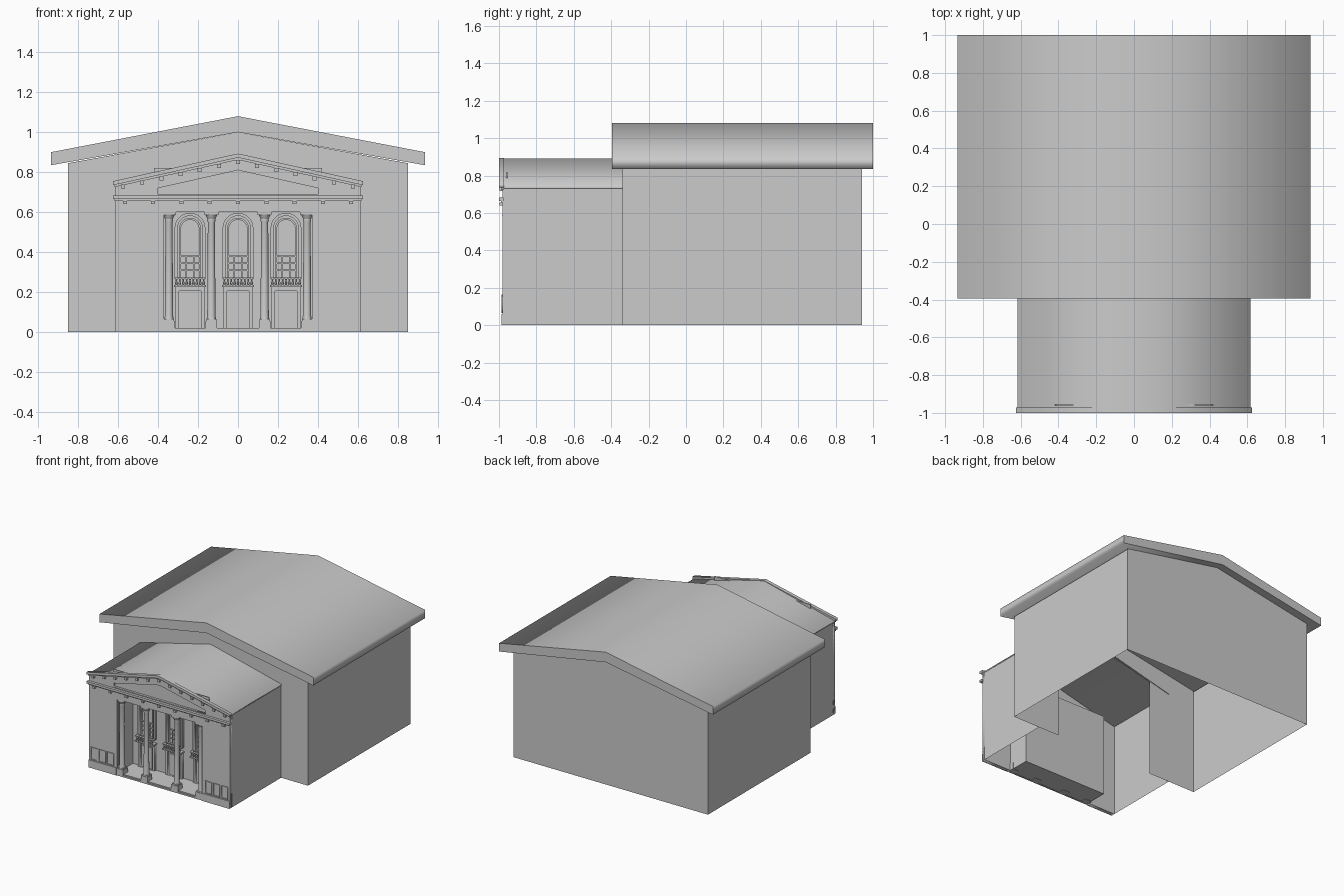
import bpy, bmesh
from math import sin, cos, pi
from mathutils import Vector

if "Cube" in bpy.data.objects:
    bpy.data.objects.remove(bpy.data.objects["Cube"])


def mesh_obj(name, verts, faces):
    me = bpy.data.meshes.new(name)
    me.from_pydata(verts, [], faces)
    ob = bpy.data.objects.new(name, me)
    bpy.context.collection.objects.link(ob)
    return ob


def face(name, pts):
    return mesh_obj(name, pts, [list(range(len(pts)))])


def box(name, x0, x1, y0, y1, z0, z1):
    v = [(x, y, z) for x in (x0, x1) for y in (y0, y1) for z in (z0, z1)]
    f = [(0, 1, 3, 2), (4, 6, 7, 5), (0, 4, 5, 1), (2, 3, 7, 6), (0, 2, 6, 4), (1, 5, 7, 3)]
    return mesh_obj(name, v, f)


def plate(name, loops, y0, y1):
    """Flat x-z outline (extra loops are holes) given thickness from y0 to y1."""
    cu = bpy.data.curves.new(name, 'CURVE')
    cu.dimensions, cu.fill_mode = '2D', 'BOTH'
    cu.extrude = (y1 - y0) / 2
    for loop in loops:
        sp = cu.splines.new('POLY')
        sp.points.add(len(loop) - 1)
        for p, (x, z) in zip(sp.points, loop):
            p.co = (x, z, 0, 1)
        sp.use_cyclic_u = True
    tmp = bpy.data.objects.new(name + "_curve", cu)
    bpy.context.collection.objects.link(tmp)
    bpy.context.view_layer.update()
    dg = bpy.context.evaluated_depsgraph_get()
    me = bpy.data.meshes.new_from_object(tmp.evaluated_get(dg))
    bpy.data.objects.remove(tmp)
    ob = bpy.data.objects.new(name, me)
    ob.rotation_euler.x = pi / 2
    ob.location.y = (y0 + y1) / 2
    bpy.context.collection.objects.link(ob)
    return ob


def lathe(name, profile, x, y, n):
    v = [(x + r * cos(2 * pi * i / n), y + r * sin(2 * pi * i / n), z)
         for r, z in profile for i in range(n)]
    f = [(k * n + i, k * n + (i + 1) % n, (k + 1) * n + (i + 1) % n, (k + 1) * n + i)
         for k in range(len(profile) - 1) for i in range(n)]
    return mesh_obj(name, v, f)


def arch(cx, w, z0, z1, n=14):
    """Round-headed outline of half width w."""
    return [(cx - w, z0), (cx + w, z0)] + [
        (cx + w * cos(pi * i / n), z1 - w + w * sin(pi * i / n)) for i in range(n + 1)]


def gable(w, eave, peak, t):
    return [(-w, eave), (0, peak), (w, eave), (w, eave + t), (0, peak + t), (-w, eave + t)]


# Main hall: thin walls, open below and towards the front wing
for s in (-1, 1):
    face("hall_side_wall", [(s * .85, -.34, 0), (s * .85, .94, 0), (s * .85, .94, .84), (s * .85, -.34, .84)])
face("hall_back_wall", [(-.85, .94, 0), (.85, .94, 0), (.85, .94, .845), (0, .94, 1.0), (-.85, .94, .845)])
front = [(-.85, 0), (-.43, 0), (-.43, .77), (0, .87), (.43, .77), (.43, 0),
         (.85, 0), (.85, .845), (0, 1.0), (-.85, .845)]
face("hall_front_wall", [(x, -.34, z) for x, z in front])
plate("hall_roof", [[(-.935, .835), (0, 1.0), (.935, .835), (.935, .9), (0, 1.08), (-.935, .9)]], -.395, 1.0)

# Front wing walls and roof
for s in (-1, 1):
    face("wing_side_wall", [(s * .615, -.98, 0), (s * .615, -.34, 0), (s * .615, -.34, .735), (s * .615, -.98, .735)])
plate("wing_roof", [gable(.617, .73, .88, .01)], -.98, -.335)
plate("facade_wall", [
    [(-.615, 0), (-.37, 0), (-.37, .6), (.37, .6), (.37, 0), (.615, 0), (.615, .735), (0, .885), (-.615, .735)],
    [(-.4, .69), (.4, .69), (.4, .72), (0, .81), (-.4, .72)]], -.98, -.955)
box("pediment_panel", -.42, .42, -.962, -.955, .68, .82)

# Cornices with their small brackets
box("cornice", -.625, .625, -1.0, -.975, .665, .683)
box("cornice_bed", -.618, .618, -.988, -.975, .655, .665)
plate("raking_cornice", [gable(.625, .735, .873, .02)], -1.0, -.972)
plate("raking_cornice_bed", [gable(.618, .725, .862, .012)], -.988, -.975)
for i in range(-4, 5):
    box("cornice_bracket", i * .1415 - .01, i * .1415 + .01, -.997, -.978, .64, .656)
for i in range(-6, 7):
    x = i * .0958
    z = .852 - abs(x) * .215
    box("raking_bracket", x - .01, x + .01, -.997, -.978, z - .01, z + .01)

# Base course and notice panels beside the porch
for s in (-1, 1):
    a, b = sorted((s * .375, s * .615))
    box("base_course", a, b, -.986, -.975, 0, .06)
    for c in (.43, .5, .57):
        x = s * c
        plate("notice_frame", [[(x - .03, .065), (x + .03, .065), (x + .03, .165), (x - .03, .165)],
                               [(x - .024, .071), (x + .024, .071), (x + .024, .159), (x - .024, .159)]],
              -.986, -.979)

# Porch recess: floor, back, sides, ceiling
box("porch_floor", -.37, .37, -.975, -.78, .003, .02)
box("porch_step", -.37, .37, -.982, -.97, 0, .011)
box("porch_back_wall", -.37, .37, -.785, -.78, 0, .65)
face("porch_ceiling", [(-.37, -.957, .6), (.37, -.957, .6), (.37, -.78, .6), (-.37, -.78, .6)])
for s in (-1, 1):
    face("porch_side_wall", [(s * .37, -.957, 0), (s * .37, -.78, 0), (s * .37, -.78, .6), (s * .37, -.957, .6)])

# Columns
for x in (-.345, -.133, .133, .345):
    y = -.953
    box("column_plinth", x - .029, x + .029, y - .029, y + .029, 0, .055)
    box("column_base", x - .025, x + .025, y - .025, y + .025, .055, .065)
    col = lathe("column_shaft", [(.024, .065), (.021, .08), (.019, .3), (.018, .55), (.021, .56),
                                 (.02, .567), (.03, .588)], x, y, 16)
    bpy.context.view_layer.objects.active = col
    col.select_set(True)
    bpy.ops.object.shade_smooth_by_angle()
    col.select_set(False)
    box("column_capital", x - .035, x + .035, y - .026, y + .03, .586, .6)

# Three bays of door, balcony and arched window
for cx in (-.24, 0, .24):
    plate("door_surround", [[(cx - .073, .02), (cx + .073, .02), (cx + .073, .225), (cx - .073, .225)],
                            [(cx - .055, .022), (cx + .055, .022), (cx + .055, .205), (cx - .055, .205)]],
          -.803, -.784)
    box("door", cx - .042, cx + .042, -.792, -.784, .02, .188)
    plate("window_arch", [arch(cx, .077, .27, .597), arch(cx, .062, .274, .582)], -.803, -.784)
    plate("window_frame", [arch(cx, .055, .27, .572), arch(cx, .045, .274, .562)], -.797, -.784)
    for x in (-.02, .02):
        box("window_mullion", cx + x - .003, cx + x + .003, -.793, -.784, .27, .38)
    for z in (.31, .345, .38):
        box("window_bar", cx - .055, cx + .055, -.793, -.784, z - .003, z + .003)
    # balcony
    box("balcony_slab", cx - .08, cx + .08, -.835, -.784, .225, .235)
    box("balcony_rail", cx - .078, cx + .078, -.833, -.815, .266, .274)
    for i in range(9):
        lathe("baluster", [(.004, .235), (.007, .245), (.003, .258), (.005, .266)],
              cx - .068 + i * .017, -.825, 6)
    for s in (-1, 1):
        a, b = sorted((cx + s * .078, cx + s * .066))
        box("balcony_return", a, b, -.82, -.784, .266, .274)

# Consistent outward normals
for ob in bpy.context.collection.objects:
    bm = bmesh.new()
    bm.from_mesh(ob.data)
    bmesh.ops.recalc_face_normals(bm, faces=bm.faces)
    bm.to_mesh(ob.data)
    bm.free()
